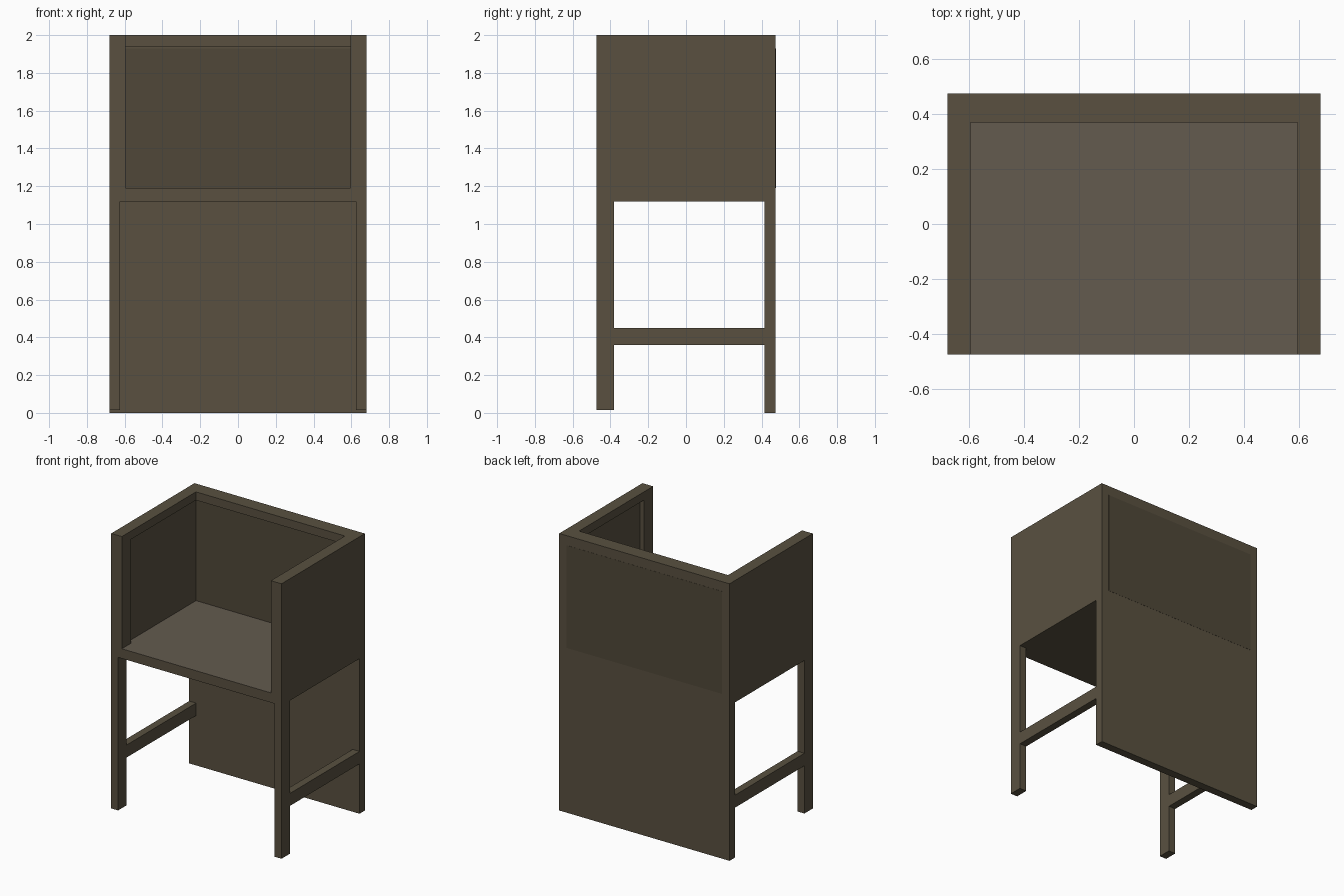
import bpy, bmesh

if "Cube" in bpy.data.objects:
    bpy.data.objects.remove(bpy.data.objects["Cube"])


def material(name, color):
    m = bpy.data.materials.new(name)
    m.diffuse_color = (*color, 1)
    m.use_nodes = True
    m.node_tree.nodes["Principled BSDF"].inputs["Base Color"].default_value = m.diffuse_color
    return m


WOOD = material("wood", (0.10, 0.081, 0.051))
TOP = material("seat_top", (0.125, 0.104, 0.077))
PANEL = material("inset_panel", (0.080, 0.064, 0.040))


def finish(name, bm, mat, mirror=False):
    bmesh.ops.recalc_face_normals(bm, faces=bm.faces)
    me = bpy.data.meshes.new(name)
    bm.to_mesh(me)
    bm.free()
    me.materials.append(mat)
    ob = bpy.data.objects.new(name, me)
    bpy.context.collection.objects.link(ob)
    if mirror:
        ob.modifiers.new("mirror", 'MIRROR').use_axis[0] = True
    return ob


def box(name, x, y, z, mat=WOOD, mirror=False):
    """Box from (min, max) ranges, optionally mirrored across x = 0."""
    bm = bmesh.new()
    bmesh.ops.create_cube(bm, size=1)
    for v in bm.verts:
        v.co = [lo + (c + 0.5) * (hi - lo) for c, (lo, hi) in zip(v.co, (x, y, z))]
    return finish(name, bm, mat, mirror)


def prism(name, outline, z0, z1, mat=WOOD):
    """Plan outline extruded vertically."""
    bm = bmesh.new()
    face = bm.faces.new([bm.verts.new((x, y, z0)) for x, y in outline])
    ext = bmesh.ops.extrude_face_region(bm, geom=[face])
    for v in ext["geom"]:
        if isinstance(v, bmesh.types.BMVert):
            v.co.z = z1
    return finish(name, bm, mat)


W, D, H = 0.68, 0.475, 2.0       # half width, half depth, height
IX, BY = 0.625, 0.415            # inner faces of the thin side walls and back
RX, RY = 0.595, 0.37             # inner faces of the thicker top rim
S0, S1, R0 = 1.12, 1.19, 1.94    # seat underside, seat top, rim underside

# Full-height back
box("back_board", (-W, W), (BY, D), (0, R0))
box("back_inset_panel", (-0.62, 0.62), (BY - 0.001, D + 0.001), (S1, 1.93), PANEL)

# Seat slab with a lighter top face
seat = box("seat", (-W, W), (-D, BY), (S0, S1))
seat.data.materials.append(TOP)
for f in seat.data.polygons:
    if f.normal.z > 0.9:
        f.material_index = 1

# Side walls with thicker front posts
box("side_wall", (IX, W), (-RY, BY), (S1, R0), mirror=True)
box("front_post", (RX, W), (-D, -RY), (S1, R0), mirror=True)

# U-shaped rim over the sides and back
prism("top_rim", [(-W, -D), (-RX, -D), (-RX, RY), (RX, RY),
                  (RX, -D), (W, -D), (W, D), (-W, D)], R0, H)

# Front legs and side stretchers
box("front_leg", (IX, W), (-D, -0.38), (0.015, S0), mirror=True)
box("side_stretcher", (IX, W), (-0.38, BY), (0.36, 0.45), mirror=True)
